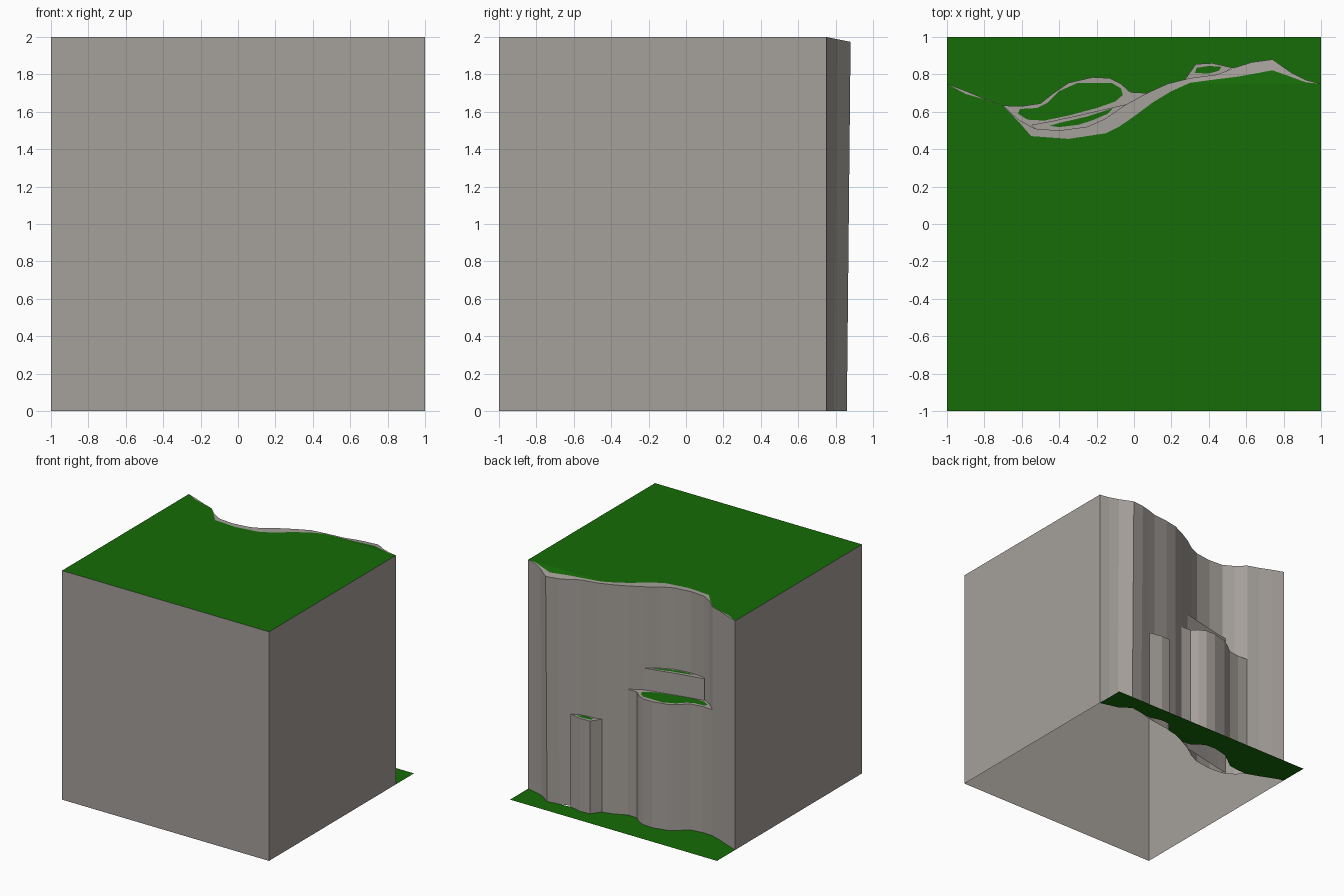
import bpy

if "Cube" in bpy.data.objects:
    bpy.data.objects.remove(bpy.data.objects["Cube"])


def make_material(name, color):
    m = bpy.data.materials.new(name)
    m.diffuse_color = color
    m.use_nodes = True
    m.node_tree.nodes["Principled BSDF"].inputs["Base Color"].default_value = m.diffuse_color
    return m


GRASS = make_material("grass_green", (0.008, 0.15, 0.002, 1))
ROCK = make_material("rock_grey", (0.376, 0.35, 0.325, 1))


def make_object(name, verts, faces, mat):
    me = bpy.data.meshes.new(name)
    me.from_pydata(verts, [], faces)
    me.update()
    ob = bpy.data.objects.new(name, me)
    bpy.context.collection.objects.link(ob)
    me.materials.append(mat)
    return ob


# Cliff line: x, y at the top edge
edge = [(-1, .75), (-.9, .712), (-.8, .67), (-.7, .635), (-.62, .56), (-.53, .51),
        (-.4, .5), (-.25, .52), (-.15, .565), (-.05, .635), (.07, .70), (.18, .75),
        (.3, .78), (.45, .80), (.55, .84), (.63, .865), (.74, .88), (.84, .81),
        (.92, .77), (1, .75)]
# Grass line, set back from the edge by the bare rim
inner = [(-1, .75), (-.9, .695), (-.8, .667), (-.7, .632), (-.62, .55), (-.55, .47),
         (-.35, .455), (-.15, .485), (-.08, .52), (0, .575), (.1, .65), (.2, .71),
         (.3, .755), (.45, .775), (.55, .787), (.64, .803), (.74, .822), (.83, .79),
         (.92, .757), (1, .75)]
n = len(edge)


def lip_z(y):
    return 2 - max(0, y - .75) * .2


# Foot of the cliff, slightly drawn in on the right
foot = [(x, y - (.02 if 13 < i < 18 else 0)) for i, (x, y) in enumerate(edge)]

# Rock block, open underneath: wall, rim, sides and front
verts = [(x, y, 0) for x, y in foot]
verts += [(x, y, lip_z(y)) for x, y in edge]
verts += [(x, y, lip_z(y)) for x, y in inner]
faces = []
for i in range(n - 1):
    faces.append((i + 1, i, n + i, n + i + 1))
    faces.append((n + i + 1, n + i, 2 * n + i, 2 * n + i + 1))
b = len(verts)
verts += [(-1, -1, 0), (1, -1, 0), (1, -1, 2), (-1, -1, 2)]
faces += [(b, b + 1, b + 2, b + 3),
          (b + 1, n - 1, 2 * n - 1, b + 2),
          (0, b, b + 3, n)]
make_object("cliff_rock", verts, faces, ROCK)

# Grass on the plateau, folding down past y = 0.75
verts, faces = [], []
for x, y in inner:
    verts += [(x, -1, 2), (x, min(y, .75), 2), (x, y, lip_z(y))]
for i in range(n - 1):
    a, c = 3 * i, 3 * i + 3
    faces += [(a, c, c + 1, a + 1), (a + 1, c + 1, c + 2, a + 2)]
make_object("plateau_grass", verts, faces, GRASS)


def ledge(name, outer, back, z1, patch):
    """Open-bottomed rock shelf against the cliff with a patch of grass on top."""
    ring = outer + back
    k = len(ring)
    m = len(outer)
    v = [(x, y, z1) for x, y in ring] + [(x, y, 0) for x, y in outer]
    f = [(k + i + 1, k + i, i, i + 1) for i in range(m - 1)]
    f.append(tuple(range(k - 1, -1, -1)))
    make_object(name + "_rock", v, f, ROCK)
    make_object(name + "_grass", [(x, y, z1 + .004) for x, y in patch],
                [tuple(range(len(patch) - 1, -1, -1))], GRASS)


# Large shelf
large = [(-.70, .633), (-.6, .63), (-.5, .645), (-.43, .70), (-.35, .755), (-.22, .785),
         (-.13, .78), (-.07, .75), (-.02, .705), (.07, .70)]
ledge("large_ledge", large,
      [(-.05, .633), (-.15, .563), (-.25, .518), (-.4, .498), (-.53, .508), (-.62, .558)],
      1.1,
      [(-.62, .59), (-.61, .615), (-.52, .62), (-.46, .65), (-.4, .71), (-.3, .755),
       (-.12, .755), (-.07, .725), (-.06, .69), (-.1, .655), (-.2, .62), (-.35, .58),
       (-.48, .553), (-.57, .558)])
# Upper shelf, rising behind the large one
ledge("upper_ledge",
      [(-.53, .51), (-.55, .53), (-.45, .548), (-.3, .58), (-.15, .615), (-.04, .64)],
      [(-.15, .563), (-.25, .518), (-.4, .498)],
      1.29,
      [(-.45, .525), (-.4, .54), (-.25, .575), (-.11, .62), (-.14, .59), (-.22, .555),
       (-.3, .53), (-.4, .518)])
# Small shelf
small = [(.27, .77), (.285, .79), (.33, .855), (.42, .86), (.53, .835)]
ledge("small_ledge", small, [(.45, .797), (.3, .777)], .81,
      [(.325, .807), (.335, .835), (.4, .845), (.47, .84), (.45, .818), (.4, .805)])

# Grass at the cliff foot, following the wall and the shelves that reach the ground
line = foot[:3] + large + [foot[11]] + small + foot[15:]
k = len(line)
verts = [(x, y, 0) for x, y in line] + [(x, 1, 0) for x, y in line]
faces = [(i, i + 1, k + i + 1, k + i) for i in range(k - 1)]
make_object("ground_grass", verts, faces, GRASS)
